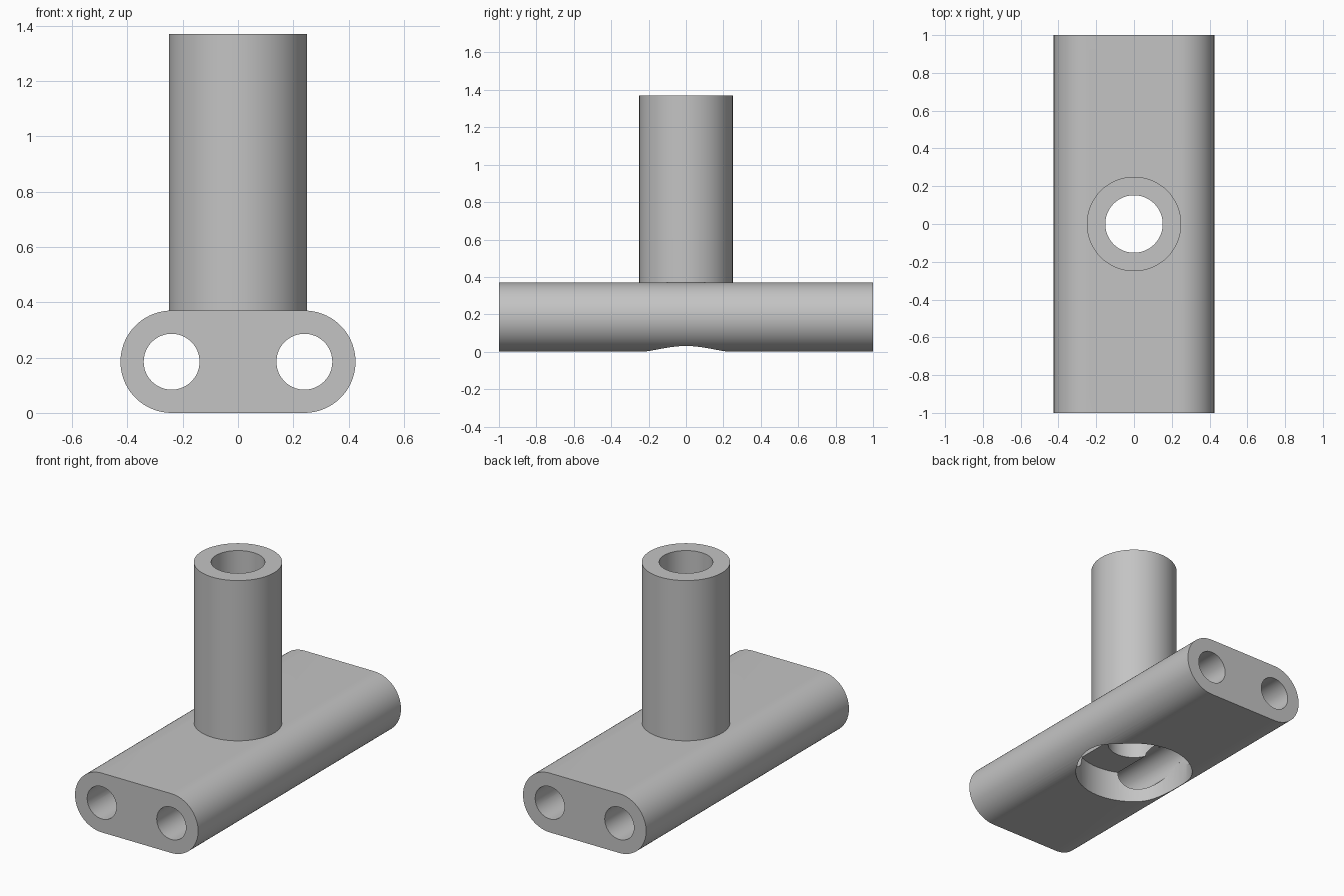
import bpy, bmesh
from math import pi, sin, cos, radians
from mathutils import Matrix

cube = bpy.data.objects.get("Cube")
if cube:
    bpy.data.objects.remove(cube, do_unlink=True)

LENGTH = 2.0      # along y
BASE_R = 0.185    # rounded side radius of the base
HOLE_X = 0.24     # side hole offset, also centre of the rounded sides
STEPS = 36

grey = bpy.data.materials.new("plain grey")
grey.use_nodes = True
colour = (0.55, 0.55, 0.55, 1)
grey.diffuse_color = colour
grey.node_tree.nodes["Principled BSDF"].inputs["Base Color"].default_value = colour


def add_object(name, bm):
    bmesh.ops.recalc_face_normals(bm, faces=bm.faces)
    mesh = bpy.data.meshes.new(name)
    bm.to_mesh(mesh)
    bm.free()
    mesh.materials.append(grey)
    obj = bpy.data.objects.new(name, mesh)
    bpy.context.collection.objects.link(obj)
    return obj


def cylinder(name, radius, depth, centre, along_y=False):
    bm = bmesh.new()
    turn = Matrix.Rotation(pi / 2, 4, 'X') if along_y else Matrix.Identity(4)
    bmesh.ops.create_cone(bm, cap_ends=True, segments=72, radius1=radius,
                          radius2=radius, depth=depth,
                          matrix=Matrix.Translation(centre) @ turn)
    return add_object(name, bm)


def combine(target, tool, operation):
    tool.hide_render = True
    mod = target.modifiers.new(tool.name, 'BOOLEAN')
    mod.operation = operation
    mod.solver = 'EXACT'
    mod.object = tool
    graph = bpy.context.evaluated_depsgraph_get()
    result = bpy.data.meshes.new_from_object(target.evaluated_get(graph))
    target.modifiers.clear()
    target.data = result
    bpy.data.objects.remove(tool, do_unlink=True)


# Base: rounded slot profile extruded from front to back
bm = bmesh.new()
ring = []
for side, start in ((1, -pi / 2), (-1, pi / 2)):
    for i in range(STEPS + 1):
        a = start + pi * i / STEPS
        ring.append(bm.verts.new((side * HOLE_X + BASE_R * cos(a), -LENGTH / 2,
                                  BASE_R + BASE_R * sin(a))))
face = bm.faces.new(ring)
grown = bmesh.ops.extrude_face_region(bm, geom=[face], use_keep_orig=True)
bmesh.ops.translate(bm, vec=(0, LENGTH, 0),
                    verts=[v for v in grown["geom"] if isinstance(v, bmesh.types.BMVert)])
body = add_object("tee_bracket", bm)

# Upright tube rising from the middle of the base
combine(body, cylinder("upright_tube", 0.25, 1.07, (0, 0, 0.835)), 'UNION')

# Vertical bore, round pocket underneath, and the two lengthwise holes
combine(body, cylinder("upright_bore", 0.152, 2, (0, 0, 0.7)), 'DIFFERENCE')
combine(body, cylinder("under_pocket", 0.342, 0.39, (0, 0, -0.005)), 'DIFFERENCE')
for side in (-1, 1):
    combine(body, cylinder("side_hole", 0.101, 2.4, (side * HOLE_X, 0, BASE_R), True),
            'DIFFERENCE')

# Smooth round walls with crisp rims
bpy.ops.object.select_all(action='DESELECT')
body.select_set(True)
bpy.context.view_layer.objects.active = body
bpy.ops.object.shade_smooth_by_angle(angle=radians(30))
